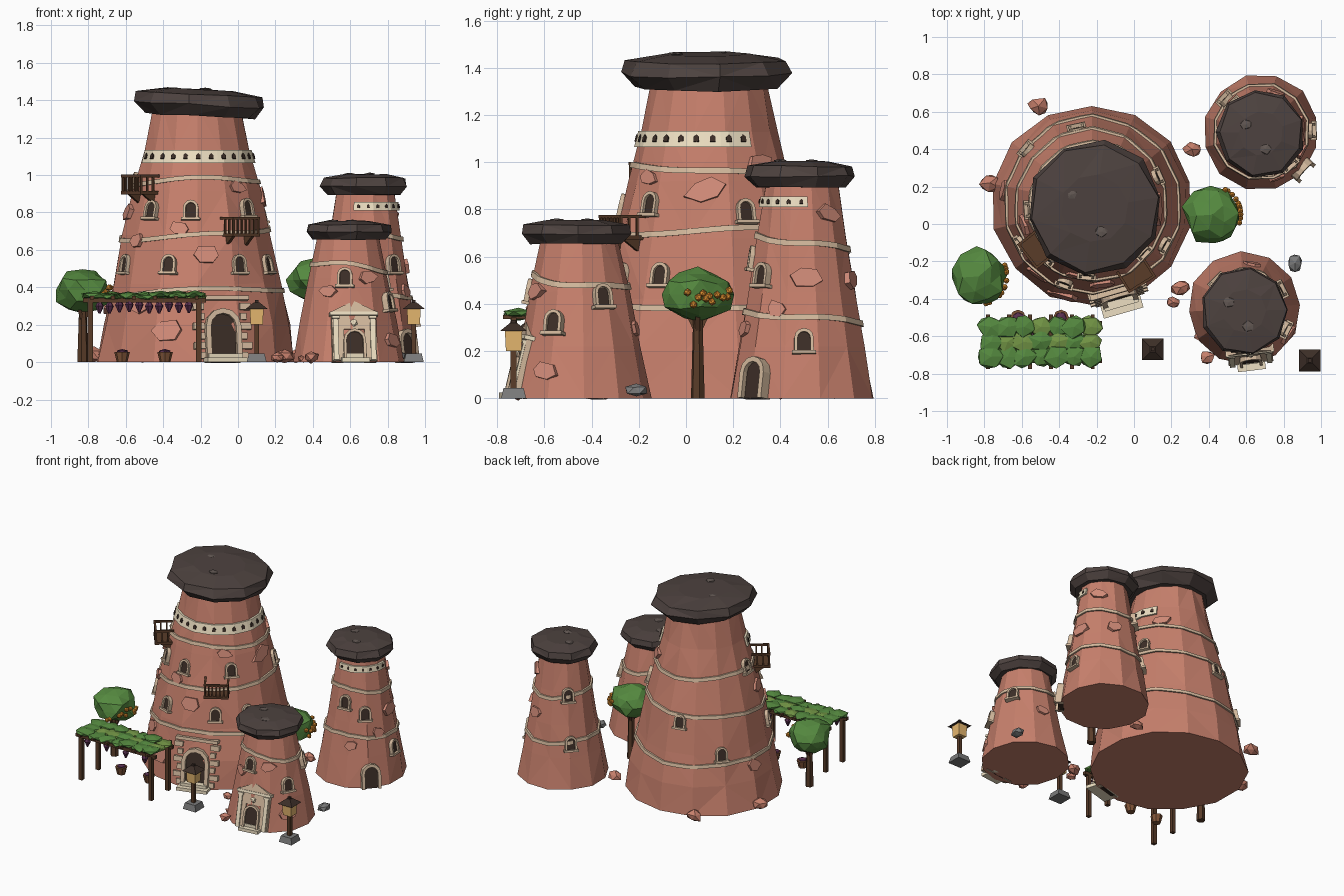
import bpy, bmesh, random
from math import sin, cos, pi, radians
from mathutils import Matrix, Vector
from mathutils.bvhtree import BVHTree

if "Cube" in bpy.data.objects:
    bpy.data.objects.remove(bpy.data.objects["Cube"])

random.seed(4)
R = random.uniform
CLAY, PLATE, CAP = (.57, .215, .15), (.64, .26, .19), (.075, .055, .05)
TRIM, CREAM, DARK = (.66, .49, .34), (.85, .74, .54), (.045, .027, .02)
WOOD, GREY, GLOW = (.1, .045, .022), (.2, .2, .2), (.8, .48, .16)
LEAF, LEAF2, ORANGE, GRAPE = (.09, .25, .05), (.17, .3, .06), (.75, .28, .03), (.1, .03, .08)
parts = {}
I4 = Matrix.Identity(4)


def get(name, col):
    return parts.setdefault(name, (bmesh.new(), col))[0]


def box(name, col, M, c, s):
    bmesh.ops.create_cube(get(name, col), size=1, matrix=M @ Matrix.Translation(c) @ Matrix.Diagonal((*s, 1)))


def cone(name, col, p, r1, r2, h, n=4, rot=pi / 4):
    bmesh.ops.create_cone(get(name, col), cap_ends=True, segments=n, radius1=r1, radius2=r2, depth=h,
                          matrix=Matrix.Translation((p[0], p[1], p[2] + h / 2)) @ Matrix.Rotation(rot, 4, 'Z'))


def blob(name, col, p, s, sub=1, jit=.15):
    vs = bmesh.ops.create_icosphere(get(name, col), subdivisions=sub, radius=1)['verts']
    turn = Matrix.Rotation(R(0, 6), 3, 'Z')
    for v in vs:
        q = turn @ v.co * (1 + R(-jit, jit))
        v.co = Vector(p) + Vector((q.x * s[0], q.y * s[1], q.z * s[2]))


def tube(name, col, sections, closed=False):
    bm = get(name, col)
    rows = [[bm.verts.new(p) for p in s] for s in sections]
    k = len(rows[0])
    for a, b in zip(rows, rows[1:] + (rows[:1] if closed else [])):
        for i in range(k):
            bm.faces.new((a[i], a[(i + 1) % k], b[(i + 1) % k], b[i]))
    if not closed:
        bm.faces.new(rows[0])
        bm.faces.new(rows[-1])


def prism(name, col, M, pts, y0, y1):
    tube(name, col, [[M @ Vector((x, y, z)) for x, z in pts] for y in (y0, y1)])


def lathe(name, col, c, prof, n, jit, tilt=0):
    a0 = R(0, 1)
    rows = []
    for r, z in prof:
        row = []
        for i in range(n):
            q, a = r * (1 + R(-jit, jit)), a0 + 2 * pi * i / n
            row.append((c[0] + q * cos(a), c[1] + q * sin(a),
                        z - tilt * q * cos(a) + (R(-.5, .5) * jit * r if z > .01 else 0)))
        rows.append(row)
    tube(name, col, rows)
    bm = get(name, col)
    bmesh.ops.triangulate(bm, faces=[f for f in bm.faces if len(f.verts) == 4])
    return bm


class Tower:
    def __init__(self, name, c, prof, n):
        self.c, self.name = c, name
        self.tree = BVHTree.FromBMesh(lathe(name, CLAY, c, prof, n, .02))

    def hit(self, a, z):
        o = Vector((cos(a), sin(a), 0))
        p = Vector((*self.c, z))
        return self.tree.ray_cast(p + o * 3, -o)[0] or p + o * .2

    def frame(self, deg, z, tilt=True):
        # local x = right, y = into the wall, z = up the wall
        a = radians(deg)
        lo, hi = self.hit(a, max(z - .04, .01)), self.hit(a, z + .1)
        up = (hi - lo).normalized() if tilt else Vector((0, 0, 1))
        x = Vector((-sin(a), cos(a), 0))
        M = Matrix((x, up.cross(x), up)).transposed().to_4x4()
        M.translation = self.hit(a, max(z, .01))
        M.translation.z = z
        return M

    def band(self, name, col, zf, h, out, a0=0, a1=360, n=48):
        full = a1 - a0 == 360
        secs = []
        for i in range(n if full else n + 1):
            a = radians(a0 + (a1 - a0) * i / n)
            o, z = Vector((cos(a), sin(a), 0)), zf(a)
            b, t = self.hit(a, z), self.hit(a, z + h)
            secs.append((b - o * .02, b + o * out, t + o * out, t - o * .02))
        tube(name, col, secs, full)

    def arch(self, deg, z, w=.027, h=.055, t=.014, sill=True, out=.022, tilt=True, sink=0):
        M = self.frame(deg, z, tilt) @ Matrix.Translation((0, sink, 0))
        def line(r):
            return [(-r, 0)] + [(-r * cos(pi * i / 6), h + r * sin(pi * i / 6)) for i in range(7)] + [(r, 0)]
        inn, outer = line(w), line(w + t)
        prism('openings', DARK, M, inn, -.008 - sink, .03)
        tube('arch_frames', TRIM, [[M @ Vector(v) for v in ((p[0], -out, p[1]), (q[0], -out, q[1]),
             (q[0], .03, q[1]), (p[0], .03, p[1]))] for p, q in zip(inn, outer)])
        if sill:
            box('window_sills', TRIM, M, (0, -.006, -.006), (2 * (w + t) + .02, .045, .014))
        return M

    def plate(self, deg, z, s):
        M = self.frame(deg, z) @ Matrix.Rotation(R(-.3, .3), 4, 'Y')
        pts = [(s * R(.7, 1.2) * cos(k * pi / 3), .7 * s * R(.7, 1.2) * sin(k * pi / 3)) for k in range(6)]
        prism('wall_rock_plates', PLATE, M, pts, -.014, .03)

    def frieze(self, z, h, a0, a1, n):
        self.band('friezes', CREAM, lambda a: z, h, .014, a0, a1, n * 2)
        for i in range(n):
            M = self.frame(a0 + (a1 - a0) * (i + .5) / n, z + h * .27)
            w = h * .17
            prism('frieze_openings', DARK, M, [(-w, 0), (w, 0), (w, h * .3), (0, h * .46), (-w, h * .3)], -.018, .01)

    def balcony(self, deg, z):
        M = self.frame(deg, z, False)
        box('balcony_decks', WOOD, M, (0, -.035, 0), (.17, .13, .018))
        for s in (-1, 1):
            prism('balcony_brackets', WOOD, M @ Matrix.Translation((s * .06, 0, 0)) @ Matrix.Rotation(pi / 2, 4, 'Z'),
                  [(-.08, 0), (.05, 0), (.05, -.09)], -.009, .009)
            box('balcony_rails', WOOD, M, (s * .078, -.035, .09), (.014, .13, .014))
            for k in range(3):
                box('balcony_rails', WOOD, M, (s * .078, -.09 + k * .04, .045), (.01, .01, .09))
        box('balcony_rails', WOOD, M, (0, -.093, .09), (.17, .014, .014))
        for k in range(7):
            box('balcony_rails', WOOD, M, (-.078 + k * .026, -.093, .045), (.01, .01, .09))


# Towers and their flat rock caps
main = Tower('main_tower', (-.22, .10), [(.54, 0), (.505, .2), (.46, .42), (.405, .68), (.345, .92), (.285, 1.13), (.24, 1.36)], 14)
back = Tower('back_tower', (.68, .49), [(.31, 0), (.272, .22), (.232, .45), (.195, .68), (.155, .93)], 12)
front = Tower('front_tower', (.59, -.45), [(.30, 0), (.255, .22), (.21, .45), (.16, .69)], 12)
for nm, c, r, z, t, n, k in (('main_cap', (-.21, .085), .36, 1.315, .145, 10, .05), ('back_cap', (.68, .485), .237, .895, .11, 9, 0),
                             ('front_cap', (.59, -.465), .237, .655, .1, 9, 0)):
    lathe(nm, CAP, c, [(r * .83, z), (r, z + t * .42), (r * .94, z + t * .8), (r * .5, z + t)], n, .03, k)
    for dx, dy in ((.1, -.35), (-.35, .2)):
        blob('cap_stones', (.12, .095, .085), (c[0] + dx * r, c[1] + dy * r, z + t), (.035, .03, .008))

# Wavy stone bands, friezes
for tw, z, amp, ph in ((main, .355, .025, 2.4), (main, .675, .03, 1.2), (main, .945, .025, 2.8), (back, .33, .02, 3), (back, .65, .025, 3.3), (front, .49, .03, 4)):
    tw.band('stone_bands', TRIM, lambda a: z + amp * sin(a + ph) + .008 * sin(3 * a), .024, .012)
main.frieze(1.065, .068, -160, 35, 15)
back.frieze(.81, .045, -110, 8, 7)

# Windows
for tw, lst in ((main, ((-95, .77), (-43, .78), (-131, .77), (24, .75), (-12, .75), (-152, .48), (-110, .48), (-59, .48), (-29, .48),
                        (140, .38), (102, .6), (184, .92))),
                (back, ((-48, .48), (2, .2), (135, .62), (137, .28), (-85, .55))),
                (front, ((-27, .28), (27, .39), (-95, .41), (135, .45)))):
    for d, z in lst:
        if (d, z) != (-12, .75):
            tw.arch(d, z)

# Main door with rustic blocks, cornice and steps
M = main.arch(-74, 0, .07, .19, .028, False, .035)
for s in (-1, 1):
    for k in range(6):
        w = .06 if k % 2 else .035
        box('door_blocks', TRIM, M, (s * (.1 + w / 2), .008, .035 + k * .053), (w, .045, .035))
box('door_cornice', TRIM, M, (0, .005, .345), (.3, .06, .022))
for tw, d, w, y in ((main, -74, .22, -.02), (front, -83, .15, .02)):
    S = tw.frame(d, 0, False)
    box('door_steps', CREAM, S, (0, y, .012), (w, .12, .024))
    box('door_steps', CREAM, S, (0, y + .02, .034), (w * .85, .09, .022))

# Classical facade of the front tower, plain door of the back tower
F = front.arch(-83, .01, .045, .11, .015, False, .04, sink=.018)
for s in (-1, 1):
    prism('facade_wall', TRIM, F, [(s * .055, 0), (s * .12, 0), (s * .12, .25), (s * .055, .25)], -.02, .04)
    box('facade_pilasters', CREAM, F, (s * .1, -.005, .12), (.028, .05, .24))
    box('facade_pilasters', CREAM, F, (s * .1, -.005, .235), (.04, .06, .015))
box('facade_wall', TRIM, F, (0, .01, .21), (.12, .06, .08))
box('facade_entablature', CREAM, F, (0, 0, .255), (.26, .065, .018))
prism('facade_pediment', TRIM, F, [(-.125, .264), (.125, .264), (0, .325)], -.027, .04)
blob('facade_medallion', CREAM, F @ Vector((0, -.025, .205)), (.02, .012, .02))
back.arch(-42, 0, .045, .11, .022, False, .03)

# Balconies and loose plates on the walls
main.balcony(-142, .905)
main.balcony(-58, .68)
for tw, lst in ((main, ((-108, .17, .09), (-83, .57, .08), (-104, .71, .06), (-3, .88, .08), (42, 1.0, .06), (-128, .3, .07), (-140, .65, .05),
                        (-50, .93, .05), (170, .3, .06), (-165, .8, .06))),
                (back, ((5, .51, .065), (-25, .38, .05), (40, .78, .06), (-70, .3, .05), (70, .5, .06))),
                (front, ((-32, .11, .06), (-120, .38, .05), (-60, .45, .05), (80, .3, .05)))):
    for p in lst:
        tw.plate(*p)

# Boulders on the ground
for x, y, s in ((-.51, .63, .06), (-.77, .22, .065), (.31, .4, .05), (.25, -.34, .055), (.21, -.42, .04), (.39, -.71, .045), (.35, -.6, .03)):
    blob('boulders', CLAY, (x, y, s * .6), (s, s * .85, s * .7), 1, .2)
blob('grey_boulder', GREY, (.86, -.21, .035), (.045, .05, .03))

# Orange trees
for x, y, z, fr in ((-.83, -.28, .385, -30), (.42, .05, .44, 25)):
    cone('tree_trunks', WOOD, (x, y, 0), .03, .02, z - .08, 6)
    for k in range(3):
        d = Vector((cos(k * 2.1), sin(k * 2.1), 0)) * .07
        sq = [Vector((u, v, 0)) * .01 for u, v in ((-1, -1), (1, -1), (1, 1), (-1, 1))]
        tube('tree_branches', WOOD, [[q + Vector((x, y, z - .17)) for q in sq], [q + d + Vector((x, y, z - .04)) for q in sq]])
    blob('tree_crowns', LEAF, (x, y, z), (.153, .157, .11), 2, .13)
    for k in range(11):
        a = radians(fr + R(-55, 55))
        blob('oranges', ORANGE, (x + .15 * cos(a), y + .15 * sin(a), z + R(-.07, .02)), (.017,) * 3, 1, 0)

# Vine pergola
for x in (-.79, -.21):
    for y in (-.73, -.53):
        box('pergola_posts', WOOD, I4, (x, y, .165), (.028, .028, .33))
for y in (-.73, -.53):
    box('pergola_beams', WOOD, I4, (-.5, y, .33), (.66, .024, .024))
for k in range(6):
    box('pergola_rafters', WOOD, I4, (-.78 + k * .112, -.63, .345), (.02, .29, .018))
for i in range(7):
    for j in range(3):
        nm, col = (('vine_leaves', LEAF), ('vine_leaves_light', LEAF2))[random.random() < .4]
        blob(nm, col, (-.765 + i * .089, -.71 + j * .08, .355 + R(-.008, .008)), (.072, .062, .02), 1, .2)
for k in range(10):
    p = (-.74 + k * .053, (-.73, -.6, -.53)[k % 3], .255 + R(0, .015))
    cone('grapes', GRAPE, p, .006, .024, .04, 6)
    cone('grapes', GRAPE, (p[0], p[1], p[2] + .04), .024, .01, .022, 6)
for x in (-.62, -.39):
    cone('pots', (.22, .09, .04), (x, -.5, 0), .028, .042, .055, 8)
    blob('pot_grapes', GRAPE, (x, -.5, .055), (.034, .034, .015))

# Lanterns
for x, y in ((.1, -.67), (.94, -.73)):
    cone('lantern_bases', GREY, (x, y, 0), .075, .06, .045)
    box('lantern_posts', WOOD, I4, (x, y, .12), (.026, .026, .16))
    cone('lantern_glass', GLOW, (x, y, .2), .046, .052, .085)
    cone('lantern_roofs', DARK, (x, y, .285), .082, .02, .035)
    box('lantern_roofs', DARK, I4, (x, y, .322), (.02, .02, .02))

# Turn every collected part into an object
for name, (bm, col) in parts.items():
    bmesh.ops.recalc_face_normals(bm, faces=bm.faces[:])
    me = bpy.data.meshes.new(name)
    bm.to_mesh(me)
    bm.free()
    mat = bpy.data.materials.new(name)
    mat.diffuse_color = (*col, 1)
    mat.use_nodes = True
    mat.node_tree.nodes["Principled BSDF"].inputs["Base Color"].default_value = mat.diffuse_color
    me.materials.append(mat)
    bpy.context.collection.objects.link(bpy.data.objects.new(name, me))
